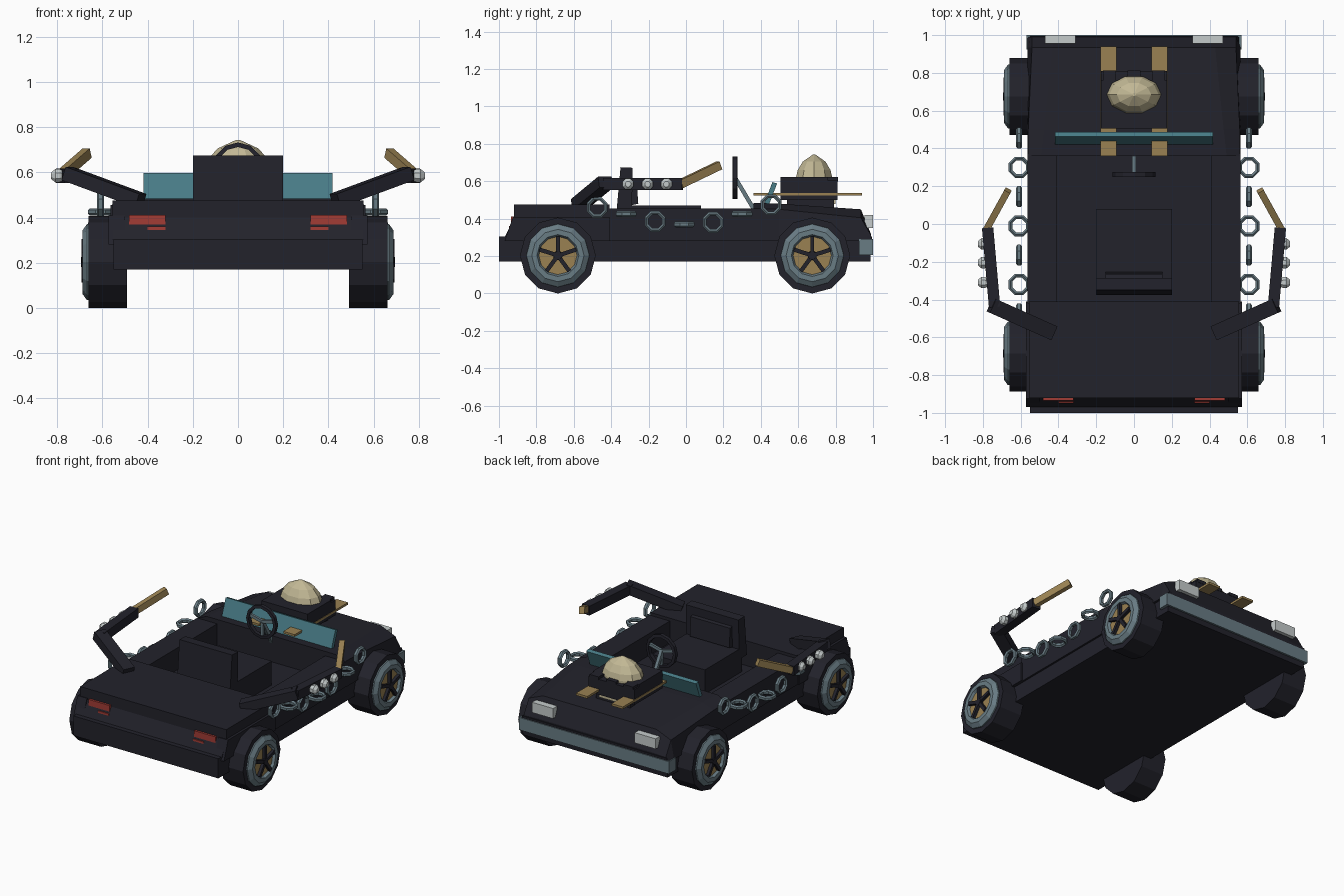
import bpy, bmesh, math
from mathutils import Vector, Matrix

if "Cube" in bpy.data.objects:
    bpy.data.objects.remove(bpy.data.objects["Cube"])


def material(name, r, g, b):
    m = bpy.data.materials.new(name)
    m.diffuse_color = (r, g, b, 1)
    m.use_nodes = True
    m.node_tree.nodes["Principled BSDF"].inputs["Base Color"].default_value = m.diffuse_color
    return m


DARK = material("dark paint", 0.016, 0.016, 0.024)
STEEL = material("steel", 0.14, 0.20, 0.23)
GOLD = material("wood gold", 0.32, 0.22, 0.085)
CREAM = material("bone cream", 0.54, 0.48, 0.30)
TEAL = material("teal glass", 0.065, 0.20, 0.24)
RED = material("red lamp", 0.36, 0.045, 0.035)
SILVER = material("silver", 0.56, 0.60, 0.60)


def finish(name, bm, mat):
    bmesh.ops.recalc_face_normals(bm, faces=bm.faces)
    me = bpy.data.meshes.new(name)
    bm.to_mesh(me)
    bm.free()
    me.materials.append(mat)
    ob = bpy.data.objects.new(name, me)
    bpy.context.collection.objects.link(ob)
    return ob


def loft(name, sections, mat):
    """Skin a row of closed sections (equal point counts) and cap the ends."""
    bm = bmesh.new()
    rows = [[bm.verts.new(p) for p in s] for s in sections]
    n = len(rows[0])
    for a, b in zip(rows, rows[1:]):
        for i in range(n):
            j = (i + 1) % n
            bm.faces.new((a[i], a[j], b[j], b[i]))
    bm.faces.new(rows[0])
    bm.faces.new(rows[-1])
    return finish(name, bm, mat)


def prism(name, x0, x1, profile, mat):
    """Side profile of (y, z) points pulled across x."""
    return loft(name, [[(x, y, z) for y, z in profile] for x in (x0, x1)], mat)


def box(name, x0, x1, y0, y1, z0, z1, mat):
    return prism(name, x0, x1, [(y0, z0), (y1, z0), (y1, z1), (y0, z1)], mat)


def beam(name, a, b, w, h, mat):
    """Square bar from a to b, w wide sideways and h tall."""
    a, b = Vector(a), Vector(b)
    d = (b - a).normalized()
    side = d.cross(Vector((0, 0, 1)))
    side = side.normalized() if side.length > 0.01 else Vector((0, 1, 0))
    up = side.cross(d)
    corners = [(-1, -1), (1, -1), (1, 1), (-1, 1)]
    return loft(name, [[p + side * i * w / 2 + up * j * h / 2 for i, j in corners]
                       for p in (a, b)], mat)


def lathe(name, profile, n, centre, axis, mat, closed=False, scale=(1, 1, 1), spin=0.0):
    """Revolve (radius, height) points about an axis."""
    bm = bmesh.new()
    rings = []
    for r, h in profile:
        rings.append([bm.verts.new((r * math.cos(t), r * math.sin(t), h))
                      for t in [2 * math.pi * i / n + spin for i in range(n)]])
    pairs = list(zip(rings, rings[1:])) + ([(rings[-1], rings[0])] if closed else [])
    for a, b in pairs:
        for i in range(n):
            j = (i + 1) % n
            bm.faces.new((a[i], a[j], b[j], b[i]))
    if not closed:
        bm.faces.new(rings[0])
        bm.faces.new(rings[-1])
    rot = Vector((0, 0, 1)).rotation_difference(Vector(axis)).to_matrix().to_4x4()
    bm.transform(Matrix.Translation(centre) @ rot @ Matrix.Diagonal((*scale, 1)))
    return finish(name, bm, mat)


# Body: floor pan, rear deck, side sills
prism("floor_pan", -0.55, 0.55,
      [(-1, 0.17), (-1, 0.305), (0.995, 0.305), (0.985, 0.17)], DARK)
prism("rear_deck", -0.555, 0.555,
      [(-0.97, 0.3), (-0.92, 0.40), (-0.92, 0.475), (-0.41, 0.475), (-0.41, 0.3)], DARK)
for s in (1, -1):
    box("side_sill", s * 0.41, s * 0.563, -0.42, 0.37, 0.28, 0.455, DARK)
    prism("rear_quarter", s * 0.5, s * 0.572,
          [(-0.97, 0.28), (-0.925, 0.41), (-0.41, 0.41), (-0.41, 0.28)], DARK)


# Hood with stepped-in top
def hood_section(y, low, shoulder, top):
    half = [(0.565, low), shoulder, top]
    return [(x, y, z) for x, z in half] + [(-x, y, z) for x, z in reversed(half)]


loft("hood", [hood_section(0.36, 0.28, (0.56, 0.455), (0.49, 0.485)),
              hood_section(0.50, 0.28, (0.56, 0.45), (0.475, 0.48)),
              hood_section(0.935, 0.28, (0.54, 0.405), (0.43, 0.45)),
              hood_section(0.99, 0.28, (0.54, 0.31), (0.43, 0.315))], DARK)
box("front_bumper", -0.57, 0.57, 0.925, 1.0, 0.205, 0.29, STEEL)

# Lamps
for s in (1, -1):
    box("headlight", s * 0.31, s * 0.47, 0.955, 1.0, 0.35, 0.42, SILVER)
    box("tail_lamp", s * 0.32, s * 0.482, -0.935, -0.90, 0.35, 0.412, RED)
    box("tail_lamp_lower", s * 0.32, s * 0.40, -0.947, -0.90, 0.335, 0.36, RED)

# Wheels
for s in (1, -1):
    for cy in (0.675, -0.685):
        c = (0, cy, 0.203)
        ax = (s, 0, 0)
        lathe("tyre", [(0.203, 0.49), (0.203, 0.66)], 12, c, ax, DARK)
        lathe("rim", [(0.17, 0.64), (0.168, 0.668), (0.14, 0.688), (0.112, 0.688),
                      (0.098, 0.665), (0.098, 0.64)], 12, c, ax, STEEL, closed=True)
        lathe("hub_disc", [(0.102, 0.645), (0.102, 0.672)], 12, c, ax, GOLD)
        lathe("hub_cap", [(0.026, 0.66), (0.022, 0.694)], 10, c, ax, DARK)
        for k in range(5):
            t = math.pi / 2 + k * 2 * math.pi / 5
            beam("wheel_spoke", (s * 0.681, cy, 0.203),
                 (s * 0.681, cy + 0.103 * math.cos(t), 0.203 + 0.103 * math.sin(t)),
                 0.022 if k else 0.02, 0.022, DARK)

# Chains: alternating upright and flat links sagging along each side
LINK = [(0.06, -0.008), (0.06, 0.008), (0.05, 0.016), (0.039, 0.008), (0.039, -0.008),
        (0.05, -0.016)]
HEIGHTS = [0.46, 0.425, 0.385, 0.37, 0.38, 0.425, 0.475]
for s in (1, -1):
    for k, z in enumerate(HEIGHTS):
        axis = (0, 0, 1) if k % 2 else (1, 0, 0)
        lathe("chain_link", LINK, 8, (s * 0.608, -0.475 + 0.155 * k, z), axis, STEEL,
              closed=True, spin=math.pi / 8)

# Seat
box("seat_cushion", -0.2, 0.2, -0.32, 0.08, 0.30, 0.47, DARK)
prism("seat_back", -0.2, 0.2, [(-0.375, 0.40), (-0.29, 0.40), (-0.285, 0.672), (-0.35, 0.675)], DARK)
prism("seat_pad", -0.15, 0.15, [(-0.3, 0.47), (-0.255, 0.48), (-0.265, 0.61), (-0.3, 0.62)], DARK)

# Steering wheel and column
lathe("steering_wheel", [(0.114, -0.012), (0.114, 0.012), (0.094, 0.014), (0.094, -0.014)], 12,
      (0, 0.262, 0.618), (0, 1, 0), DARK, closed=True)
beam("steering_column", (0, 0.262, 0.62), (0, 0.375, 0.43), 0.022, 0.022, STEEL)
for t in (math.pi * 0.08, math.pi * 0.92, math.pi * 1.5):
    beam("steering_spoke", (0, 0.264, 0.618),
         (0.1 * math.cos(t), 0.264, 0.618 + 0.1 * math.sin(t)), 0.016, 0.02, STEEL)

# Windscreen
prism("windscreen", -0.417, 0.417,
      [(0.415, 0.47), (0.44, 0.465), (0.487, 0.588), (0.462, 0.596)], TEAL)

# Hood ornament: planks, box and dome
for s in (1, -1):
    box("hood_plank", s * 0.092, s * 0.178, 0.36, 0.94, 0.523, 0.538, GOLD)
box("engine_base", -0.13, 0.13, 0.54, 0.79, 0.45, 0.525, DARK)
box("lower_plate", -0.10, 0.10, 0.67, 0.80, 0.478, 0.50, CREAM)
box("engine_box", -0.175, 0.175, 0.505, 0.81, 0.50, 0.605, DARK)
box("engine_box_rim", -0.175, 0.175, 0.505, 0.76, 0.60, 0.622, DARK)
for x in (-0.13, 0, 0.13):
    box("box_tooth", x - 0.035, x + 0.035, 0.755, 0.812, 0.60, 0.622, DARK)
lathe("dome", [(0.10, 0.55), (0.102, 0.62), (0.092, 0.66), (0.064, 0.705), (0.008, 0.742)], 10,
      (0, 0.685, 0), (0, 0, 1), CREAM, scale=(1.42, 1, 1))

# Side arms with studs and wooden clubs
for s in (1, -1):
    beam("lower_arm", (s * 0.43, -0.575, 0.475), (s * 0.755, -0.43, 0.595), 0.08, 0.062, DARK)
    beam("upper_arm", (s * 0.738, -0.44, 0.585), (s * 0.775, -0.02, 0.585), 0.06, 0.064, DARK)
    beam("club", (s * 0.782, -0.03, 0.585), (s * 0.667, 0.178, 0.685), 0.036, 0.045, GOLD)
    for y in (-0.31, -0.205, -0.105):
        lathe("stud", [(0.022, 0.77), (0.032, 0.79), (0.032, 0.808), (0.016, 0.826)], 8,
              (0, y, 0.585), (s, 0, 0), SILVER, spin=math.pi / 8)
